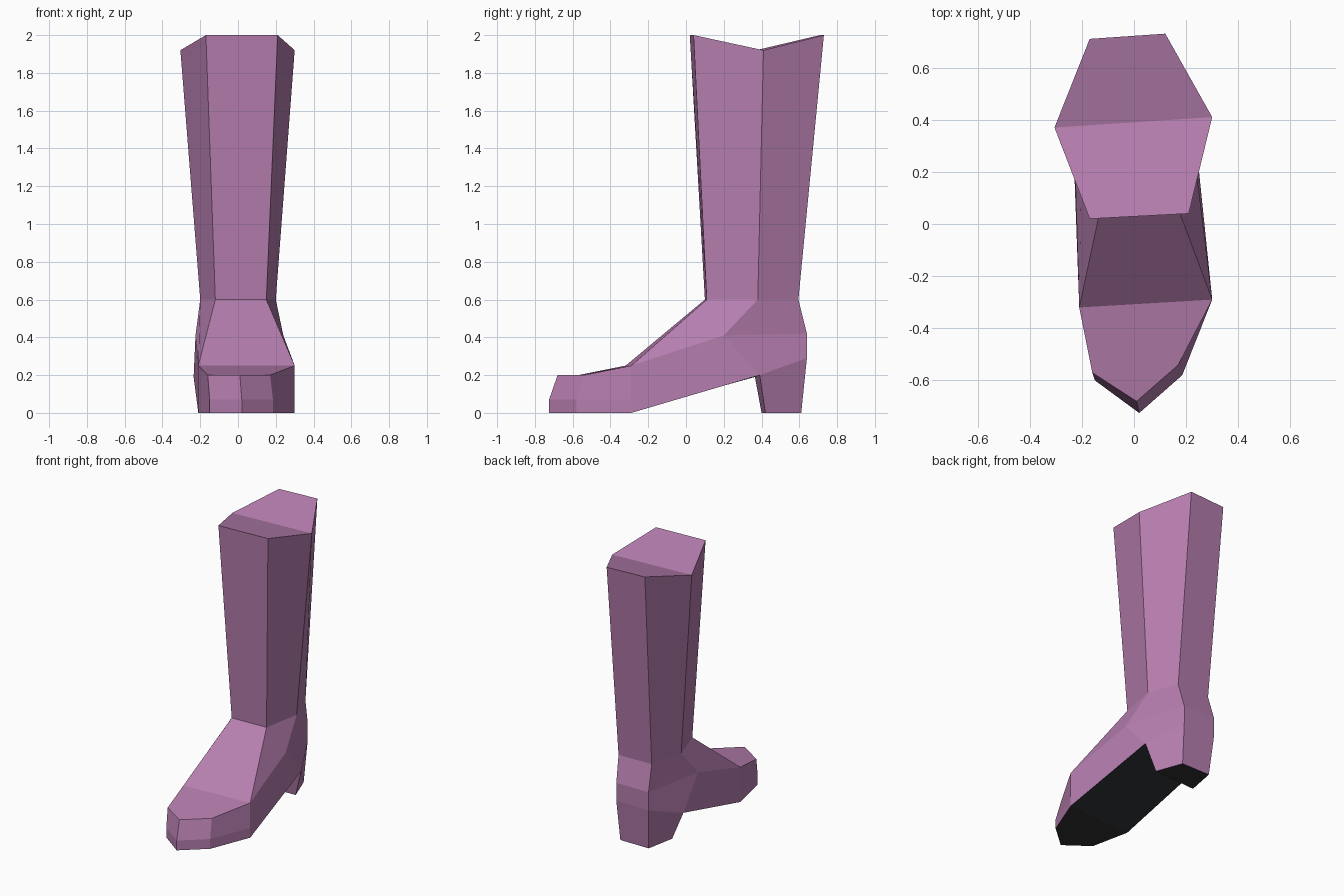
import bpy, bmesh

if "Cube" in bpy.data.objects:
    bpy.data.objects.remove(bpy.data.objects["Cube"])

def material(name, rgb):
    m = bpy.data.materials.new(name)
    m.diffuse_color = (*rgb, 1)
    m.use_nodes = True
    m.node_tree.nodes["Principled BSDF"].inputs["Base Color"].default_value = m.diffuse_color
    return m

bm = bmesh.new()

def ring(points):
    return [bm.verts.new(p) for p in points]

def face(*verts):
    return bm.faces.new(verts)

def bridge(a, b, spans):
    """Quads between two rings over the given side indices."""
    n = len(a)
    for i in spans:
        j = (i + 1) % n
        face(a[i], a[j], b[j], b[i])

# Six-sided rings: front left, front right, right, back right, back left, left
top = ring([(-.17, .02, 2), (.21, .04, 2), (.30, .41, 1.92),
            (.12, .73, 2), (-.17, .71, 2), (-.305, .37, 1.92)])
ankle = ring([(-.12, .10, .6), (.15, .11, .6), (.20, .38, .6),
              (.12, .595, .6), (-.14, .59, .6), (-.20, .34, .6)])
instep = ring([(-.21, -.32, .25), (.30, -.29, .25), (.24, .20, .41),
               (.106, .64, .42), (-.15, .64, .42), (-.225, .185, .41)])
base = ring([(-.21, -.32, 0), (.30, -.29, 0), (.23, .39, .2),
             (.106, .64, .29), (-.15, .64, .29), (-.235, .365, .19)])
heel = ring([(.165, .42, 0), (.095, .61, 0), (-.13, .61, 0), (-.17, .40, 0)])
welt = ring([(-.21, -.32, .07), (.30, -.29, .07)])

# Shaft with a V-shaped top
bridge(top, ankle, range(6))
face(top[5], top[0], top[1], top[2])
face(top[2], top[3], top[4], top[5])

# Instep and ankle, foot sides, back of heel
bridge(ankle, instep, range(6))
bridge(instep, base, (2, 3, 4))
face(instep[1], instep[2], base[2], base[1], welt[1])
face(instep[5], instep[0], welt[0], base[0], base[5])

# Heel block
bridge(base[2:], heel, range(4))
face(*heel)

# Toe: three layers from left to right around the tip
TIP = [(-.15, -.60), (.02, -.725), (.185, -.58)]
toe_top = [instep[0], *ring([(-.16, -.57, .2), (.01, -.68, .2), (.17, -.54, .2)]), instep[1]]
toe_mid = [welt[0], *ring([(x, y, .07) for x, y in TIP]), welt[1]]
toe_low = [base[0], *ring([(x, y, 0) for x, y in TIP]), base[1]]
bridge(toe_top, toe_mid, range(4))
bridge(toe_mid, toe_low, range(4))
face(*toe_top)

# Sole
face(*toe_low)
face(base[0], base[1], base[2], base[5])

# Downward faces are the black sole, the rest is purple leather
bmesh.ops.recalc_face_normals(bm, faces=bm.faces)
bm.normal_update()
for f in bm.faces:
    f.material_index = 1 if f.normal.z < -.9 else 0

mesh = bpy.data.meshes.new("boot")
bm.to_mesh(mesh)
bm.free()
mesh.materials.append(material("purple leather", (.47, .21, .43)))
mesh.materials.append(material("black sole", (.028, .031, .033)))
bpy.context.collection.objects.link(bpy.data.objects.new("boot", mesh))
